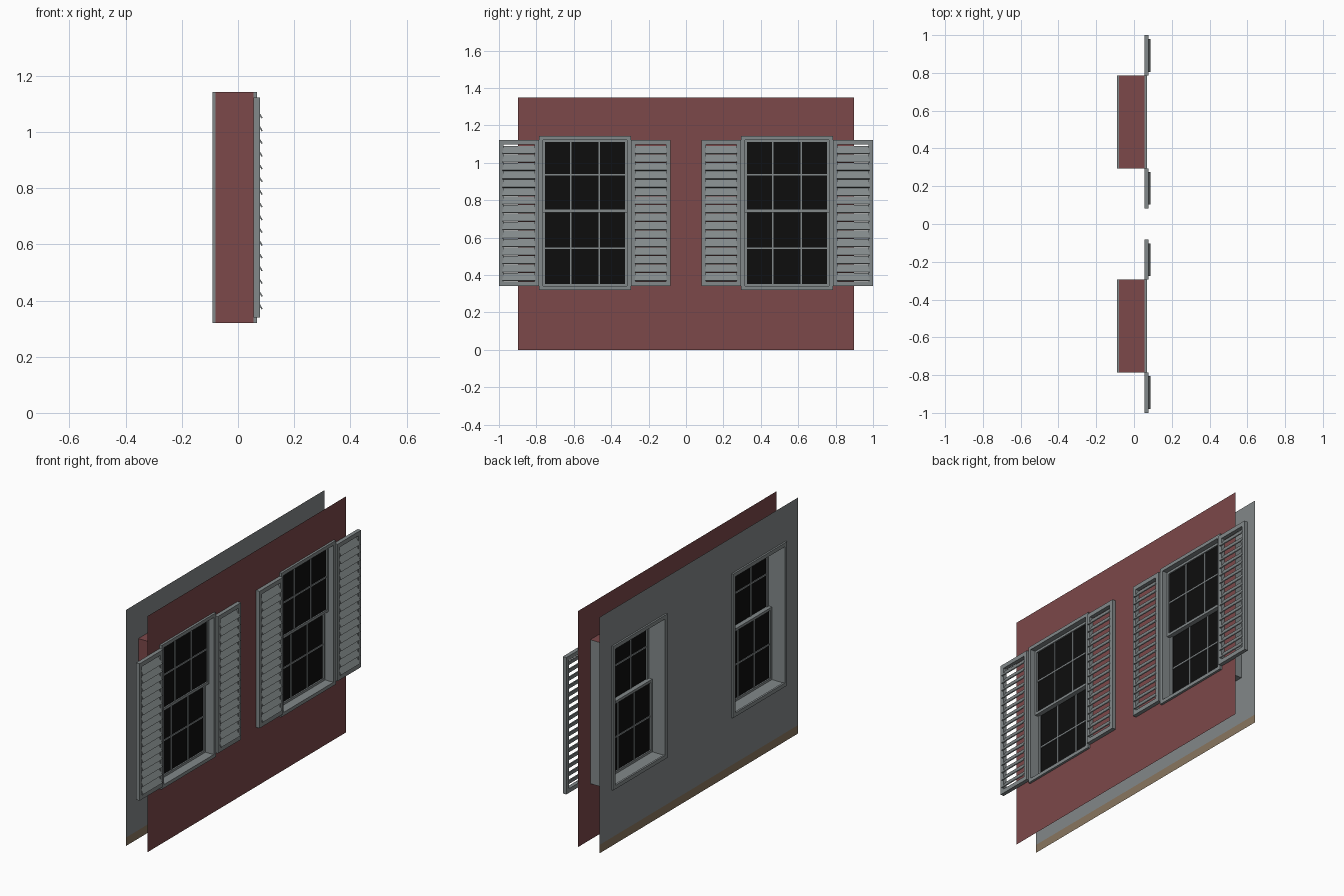
import bpy, bmesh, math

if "Cube" in bpy.data.objects:
    bpy.data.objects.remove(bpy.data.objects["Cube"])

def mat(name, rgb):
    m = bpy.data.materials.new(name)
    m.diffuse_color = (*rgb, 1)
    m.use_nodes = True
    m.node_tree.nodes["Principled BSDF"].inputs["Base Color"].default_value = m.diffuse_color
    return m

RED = mat("brick red", (0.20, 0.065, 0.068))
GREY = mat("trim grey", (0.225, 0.25, 0.255))
WALL = mat("interior wall grey", (0.225, 0.245, 0.25))
BLACK = mat("dark glass", (0.004, 0.004, 0.004))
BROWN = mat("baseboard brown", (0.25, 0.18, 0.115))

def finish(name, bm, *mats):
    me = bpy.data.meshes.new(name)
    bm.to_mesh(me)
    bm.free()
    for m in mats:
        me.materials.append(m)
    ob = bpy.data.objects.new(name, me)
    bpy.context.collection.objects.link(ob)
    return ob

def box(bm, x0, x1, y0, y1, z0, z1):
    v = [bm.verts.new((x, y, z)) for x in (x0, x1) for y in (y0, y1) for z in (z0, z1)]
    for f in ((0, 1, 3, 2), (4, 6, 7, 5), (0, 4, 5, 1), (2, 3, 7, 6), (0, 2, 6, 4), (1, 5, 7, 3)):
        bm.faces.new([v[i] for i in f])

def ring(bm, x0, x1, y0, y1, z0, z1, w):
    """Hollow rectangular frame lying in the yz plane."""
    def loop(x, d):
        return [bm.verts.new((x, y, z)) for y, z in
                ((y0 + d, z0 + d), (y1 - d, z0 + d), (y1 - d, z1 - d), (y0 + d, z1 - d))]
    loops = [loop(x0, 0), loop(x1, 0), loop(x1, w), loop(x0, w)]
    for k in range(4):
        a, b = loops[k], loops[(k + 1) % 4]
        for i in range(4):
            j = (i + 1) % 4
            bm.faces.new((a[i], a[j], b[j], b[i]))
    bmesh.ops.recalc_face_normals(bm, faces=bm.faces)

CY, HW, Z0, Z1 = 0.54, 0.245, 0.32, 1.142   # window centre, half width, bottom, top

def wall(name, x, zs, flip, *mats):
    """Flat wall sheet with two window openings."""
    bm = bmesh.new()
    ys = [-0.897, -CY - HW, -CY + HW, CY - HW, CY + HW, 0.897]
    grid = [[bm.verts.new((x, y, z)) for z in zs] for y in ys]
    for i in range(5):
        for j in range(len(zs) - 1):
            if i in (1, 3) and abs(zs[j] - Z0) < 1e-6:
                continue
            q = [grid[i][j], grid[i + 1][j], grid[i + 1][j + 1], grid[i][j + 1]]
            f = bm.faces.new(q[::-1] if flip else q)
            f.material_index = 1 if zs[j + 1] < 0.1 else 0   # baseboard strip
    finish(name, bm, *mats)

wall("exterior_wall", 0.055, [0, Z0, Z1, 1.348], False, RED)
wall("interior_wall", -0.08, [0, 0.048, Z0, Z1, 1.348], True, WALL, BROWN)

def window(c, tag):
    y0, y1 = c - HW, c + HW
    # jamb lining: outer top and outer -y faces are red
    bm = bmesh.new()
    ring(bm, -0.08, 0.055, y0, y1, Z0, Z1, 0.018)
    for f in bm.faces:
        p = f.calc_center_median()
        if p.z > Z1 - 0.001 or p.y < y0 + 0.001:
            f.material_index = 1
    finish("window_jamb_" + tag, bm, GREY, RED)
    # casings on both sides
    bm = bmesh.new()
    ring(bm, 0.053, 0.068, y0, y1, Z0, Z1, 0.02)
    finish("exterior_casing_" + tag, bm, GREY)
    bm = bmesh.new()
    ring(bm, -0.09, -0.079, y0, y1, Z0, Z1, 0.022)
    finish("interior_casing_" + tag, bm, GREY)
    # sashes: lower sits inside, upper sits outside
    a, b = y0 + 0.016, y1 - 0.016
    for nm, x, z0, z1, zm in (("lower", 0.004, Z0 + 0.016, 0.753, 0.544),
                              ("upper", 0.026, 0.735, Z1 - 0.016, 0.936)):
        bm = bmesh.new()
        ring(bm, x - 0.01, x + 0.01, a, b, z0, z1, 0.015)
        box(bm, x - 0.006, x + 0.006, a + 0.01, b - 0.01, zm - 0.004, zm + 0.004)
        for s in (-0.075, 0.075):
            box(bm, x - 0.006, x + 0.006, c + s - 0.004, c + s + 0.004, z0 + 0.01, z1 - 0.01)
        finish(nm + "_sash_" + tag, bm, GREY)
        bm = bmesh.new()
        box(bm, x - 0.002, x + 0.002, a + 0.01, b - 0.01, z0 + 0.01, z1 - 0.01)
        finish(nm + "_glass_" + tag, bm, BLACK)

def shutter(y0, y1, tag):
    bm = bmesh.new()
    ring(bm, 0.056, 0.078, y0, y1, 0.34, 1.122, 0.024)
    # slanted louvres, lower edge outwards
    n, pitch = 16, 0.0453
    for k in range(n):
        z = 0.368 + k * pitch
        prof = ((0.084, z), (0.088, z + 0.003), (0.063, z + 0.043), (0.059, z + 0.040))
        ends = [[bm.verts.new((x, y, zz)) for x, zz in prof] for y in (y0 + 0.02, y1 - 0.02)]
        for i in range(4):
            j = (i + 1) % 4
            bm.faces.new((ends[0][i], ends[0][j], ends[1][j], ends[1][i]))
        bm.faces.new(ends[0])
        bm.faces.new(ends[1][::-1])
    bmesh.ops.recalc_face_normals(bm, faces=bm.faces)
    finish("shutter_" + tag, bm, GREY)

for s, side in ((-1, "left"), (1, "right")):
    window(s * CY, side)
    inner, outer = sorted((s * 0.083, s * 0.294)), sorted((s * 0.786, s * 1.0))
    shutter(*inner, "inner_" + side)
    shutter(*outer, "outer_" + side)
